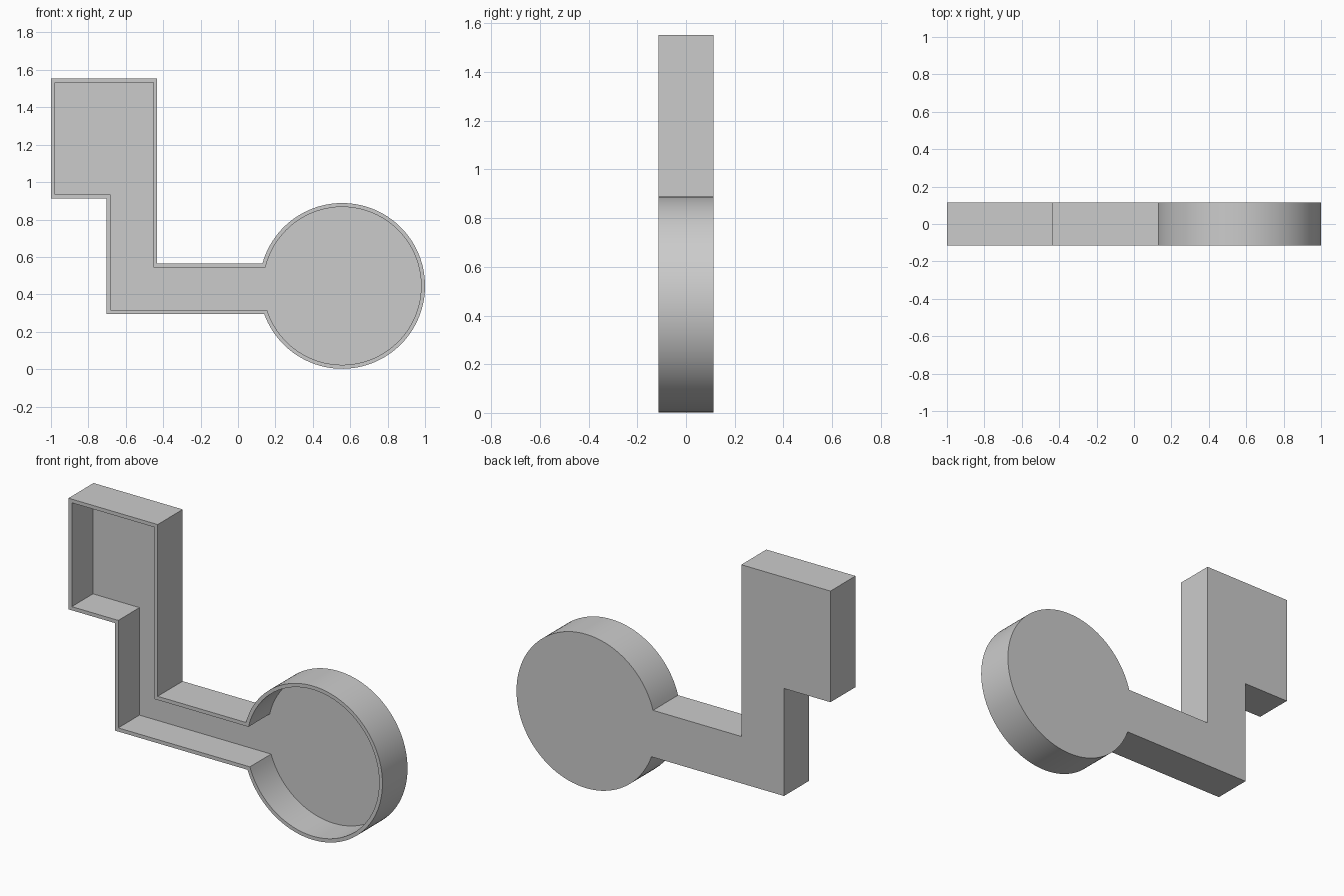
import bpy, bmesh, math

if "Cube" in bpy.data.objects:
    bpy.data.objects.remove(bpy.data.objects["Cube"])

CX, CZ, R = 0.557, 0.445, 0.443    # round end
WALL, FRONT, BACK, FLOOR = 0.021, -0.114, 0.114, 0.079
SEGMENTS = 96


def outline(t):
    """Tray outline in x/z, moved inward by t."""
    r, upper, lower = R - t, 0.564 - t, 0.294 + t
    pts = [(-0.432 - t, upper), (-0.432 - t, 1.553 - t), (-1 + t, 1.553 - t),
           (-1 + t, 0.913 + t), (-0.704 + t, 0.913 + t), (-0.704 + t, lower)]
    # arc from the lower arm edge round to the upper arm edge
    a0 = -math.pi + math.asin((CZ - lower) / r)
    a1 = math.pi - math.asin((upper - CZ) / r)
    for i in range(SEGMENTS + 1):
        a = a0 + (a1 - a0) * i / SEGMENTS
        pts.append((CX + r * math.cos(a), CZ + r * math.sin(a)))
    return pts


bm = bmesh.new()

# Rings from the outer back, over the rim, to the cavity floor
rings = []
for t, y in ((0, BACK), (0, FRONT), (WALL, FRONT), (WALL, FLOOR)):
    rings.append([bm.verts.new((x, y, z)) for x, z in outline(t)])
for a, b in zip(rings, rings[1:]):
    n = len(a)
    for i in range(n):
        j = (i + 1) % n
        bm.faces.new((a[i], a[j], b[j], b[i]))

# Back plate and cavity floor
bm.faces.new(rings[0])
bm.faces.new(rings[-1])
bmesh.ops.recalc_face_normals(bm, faces=bm.faces)

mesh = bpy.data.meshes.new("tray_shell")
bm.to_mesh(mesh)
bm.free()
tray = bpy.data.objects.new("tray_shell", mesh)
bpy.context.collection.objects.link(tray)
bpy.context.view_layer.objects.active = tray
tray.select_set(True)
bpy.ops.object.shade_smooth_by_angle(angle=math.radians(25))
